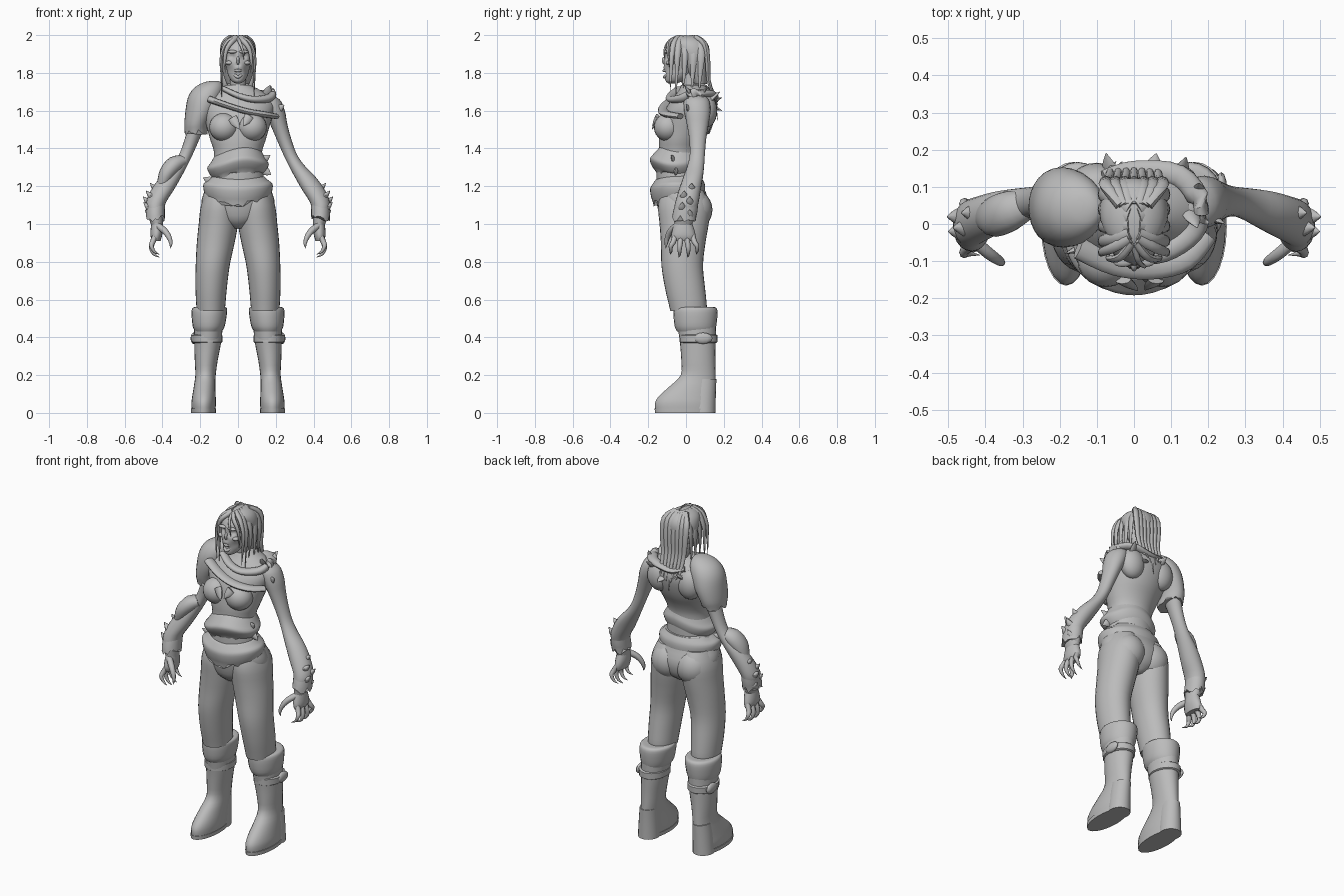
import bpy, bmesh, math, random
from mathutils import Vector

random.seed(4)
GREY = bpy.data.materials.new("plain grey")
GREY.diffuse_color = (0.5, 0.5, 0.5, 1)


def finish(name, bm, angle=50):
    bmesh.ops.recalc_face_normals(bm, faces=bm.faces)
    me = bpy.data.meshes.new(name)
    bm.to_mesh(me)
    bm.free()
    me.materials.append(GREY)
    ob = bpy.data.objects.new(name, me)
    bpy.context.collection.objects.link(ob)
    bpy.ops.object.select_all(action='DESELECT')
    bpy.context.view_layer.objects.active = ob
    ob.select_set(True)
    bpy.ops.object.shade_smooth_by_angle(angle=math.radians(angle))
    return ob


def spline(pts, steps):
    """Catmull-Rom through tuples of any length."""
    out = []
    for i in range(len(pts) - 1):
        a, b, c, d = (pts[max(0, min(len(pts) - 1, i + k))] for k in (-1, 0, 1, 2))
        for s in range(steps):
            t = s / steps
            out.append([0.5 * (2*q + (r-p)*t + (2*p-5*q+4*r-w)*t*t + (3*q-p-3*r+w)*t**3)
                        for p, q, r, w in zip(a, b, c, d)])
    return out + [list(pts[-1])]


def loft(name, pts, n=20, steps=3, flat=True, rag=0, shape=None):
    """Skin ellipses (x, y, z, rx, ry); flat keeps rings level, rag tears the first ring."""
    rows = spline(pts, steps)
    bm, rings = bmesh.new(), []
    for i, (x, y, z, rx, ry) in enumerate(rows):
        u, v = Vector((1, 0, 0)), Vector((0, 1, 0))
        if not flat:
            t = Vector(rows[min(i+1, len(rows)-1)][:3]) - Vector(rows[max(i-1, 0)][:3])
            t.normalize()
            u = (v if abs(t.y) < 0.9 else Vector((0, 0, 1))).cross(t).normalized()
            v = t.cross(u)
        ring = []
        for k in range(n):
            a = math.tau * k / n
            p = Vector((x, y, z)) + u*max(rx, .001)*math.cos(a) + v*max(ry, .001)*math.sin(a)
            if rag and i == 0:
                p.z += rag * random.uniform(-1, 0.6)
            ring.append(bm.verts.new(shape(p) if shape else p))
        rings.append(ring)
    for a, b in zip(rings, rings[1:]):
        for k in range(n):
            bm.faces.new((a[k], a[(k+1) % n], b[(k+1) % n], b[k]))
    bm.faces.new(rings[0])
    bm.faces.new(rings[-1])
    return finish(name, bm)


def blob(name, c, r, seg=20):
    bm = bmesh.new()
    bmesh.ops.create_uvsphere(bm, u_segments=seg, v_segments=seg // 2 + 2, radius=1)
    for v in bm.verts:
        v.co = Vector([v.co[i] * r[i] + c[i] for i in range(3)])
    return finish(name, bm)


def side(s, pts):
    return [(p[0] * s,) + tuple(p[1:]) for p in pts]


def lock(name, pts, w, d):
    """Flat tapered strand or shard through points."""
    m = len(pts) - 1
    f = lambda i: (1 - (i / m) ** 2) * 0.95 + 0.05
    loft(name, [tuple(p) + (w * f(i), d * f(i)) for i, p in enumerate(pts)], 8, 3, False)


# Boots, cuffs, straps and trouser legs
for s, tag in ((-1, "left"), (1, "right")):
    loft(tag + "_boot", side(s, [
        (.182, -.005, 0, .062, .155), (.182, -.006, .05, .065, .158), (.18, .006, .09, .062, .148),
        (.177, .035, .14, .057, .122), (.172, .064, .2, .054, .092), (.168, .065, .28, .061, .09),
        (.16, .062, .38, .072, .095), (.157, .057, .46, .076, .102), (.155, .054, .54, .08, .108)]), 24)
    loft(tag + "_boot_sole", side(s, [(.183, -.007, 0, .066, .157), (.183, -.007, .022, .067, .159)]), 24, 1)
    loft(tag + "_boot_heel", side(s, [(.183, .09, 0, .06, .066), (.18, .092, .1, .055, .066),
                                      (.176, .095, .18, .05, .066)]), 20)
    loft(tag + "_boot_cuff", side(s, [
        (.157, .052, .43, .07, .098), (.155, .05, .46, .085, .11), (.152, .05, .53, .094, .117),
        (.15, .05, .558, .088, .108), (.15, .05, .56, .06, .075)]), 24)
    loft(tag + "_boot_strap", side(s, [(.163, .066, .37, .073, .093), (.163, .066, .375, .08, .1),
                                       (.163, .066, .41, .081, .101), (.163, .066, .415, .073, .095)]), 24, 1)
    blob(tag + "_boot_buckle", (s * .235, .09, .395), (.016, .05, .03), 12)
    loft(tag + "_trouser_leg", side(s, [
        (.144, .012, .54, .074, .095), (.144, .01, .57, .077, .1), (.142, -.005, .66, .083, .106),
        (.134, -.02, .78, .09, .11), (.118, -.015, .9, .1, .118), (.104, -.01, 1.0, .104, .13),
        (.096, -.01, 1.1, .1, .138), (.09, -.02, 1.18, .075, .11)]), 28)
    blob(tag + "_buttock", (s * .082, .045, 1.075), (.098, .095, .105))
loft("trouser_hips", [(0, -.01, .975, .03, .07), (0, -.01, 1.02, .13, .12), (0, -.013, 1.1, .192, .14),
                      (0, -.03, 1.18, .175, .13), (0, -.03, 1.25, .14, .11)], 36)

# Shirt: folded hem, gathered waist, chest and shoulders
loft("shirt_hem", [(0, -.04, 1.135, .165, .133), (0, -.042, 1.17, .18, .143), (0, -.045, 1.21, .183, .145),
                   (0, -.045, 1.235, .16, .133), (0, -.045, 1.26, .138, .115)], 40, rag=.022,
     shape=lambda p: p + Vector((0, 0, -.025 * math.cos(p.x * 9) * (p.y < 0))))
loft("shirt_waist_fold", [(0, -.045, 1.255, .13, .11), (0, -.05, 1.285, .15, .128), (0, -.055, 1.32, .163, .137),
                          (0, -.05, 1.345, .145, .125), (0, -.04, 1.38, .122, .103)], 40, rag=.015,
     shape=lambda p: p + Vector((0, 0, .025 * math.sin(p.x * 14 + 1))))
loft("shirt_torso", [
    (0, -.04, 1.2, .14, .115), (0, -.04, 1.3, .132, .115), (0, -.035, 1.38, .127, .108),
    (0, -.025, 1.44, .145, .118), (0, -.005, 1.5, .162, .132), (0, .012, 1.56, .18, .138),
    (0, .03, 1.62, .195, .132), (0, .042, 1.665, .178, .112), (0, .045, 1.705, .125, .085),
    (0, .035, 1.735, .065, .06)], 40)
for s in (-1, 1):
    blob("chest_side", (s * .075, -.095, 1.512), (.078, .075, .075))
    blob("shoulder_blade", (s * .1, .105, 1.6), (.075, .06, .09))
loft("chest_wrap", [(-.15, -.065, 1.66, .018, .03), (-.05, -.105, 1.625, .016, .034), (.05, -.115, 1.595, .016, .034),
                    (.14, -.095, 1.58, .016, .03), (.2, -.03, 1.57, .014, .025)], 12, 4, False)
loft("collar_drape", [(-.075, -.035, 1.715, .014, .025), (0, -.075, 1.68, .016, .026), (.08, -.075, 1.66, .018, .028),
                      (.16, -.02, 1.665, .022, .03), (.18, .05, 1.69, .02, .03), (.12, .13, 1.69, .018, .03),
                      (0, .14, 1.67, .016, .03), (-.08, .12, 1.69, .014, .025)], 12, 4, False)
# Torn cloth points on the bare shoulder, back and chest
for a, b in (((.15, .03, 1.68), (.17, -.01, 1.735)), ((.17, .08, 1.66), (.175, .11, 1.73)),
             ((.12, .13, 1.66), (.14, .18, 1.7)), ((-.06, .13, 1.64), (-.075, .19, 1.67)),
             ((.2, .02, 1.6), (.245, .0, 1.63)), ((.05, .14, 1.62), (.06, .19, 1.6)),
             ((-.03, -.15, 1.56), (.01, -.18, 1.5)), ((.06, -.15, 1.57), (.03, -.178, 1.52)),
             ((.12, -.06, 1.33), (.17, -.08, 1.365)), ((.13, -.05, 1.29), (.175, -.06, 1.26)),
             ((-.13, -.06, 1.22), (-.185, -.08, 1.245))):
    m = Vector(a).lerp(Vector(b), .5)
    lock("torn_cloth", [a, m, b], .026, .012)
loft("left_sleeve", [(-.222, .045, 1.49, .06, .084), (-.218, .045, 1.53, .066, .098), (-.195, .045, 1.6, .083, .108),
                     (-.175, .043, 1.67, .09, .102), (-.155, .042, 1.72, .078, .08), (-.135, .04, 1.75, .045, .045),
                     (-.125, .04, 1.758, .01, .01)], 28, rag=.018)

# Arms, forearm spikes and clawed hands
for s, tag in ((-1, "left"), (1, "right")):
    loft(tag + "_arm", side(s, [
        (.428, -.015, .99, .03, .045), (.436, -.008, 1.05, .042, .058), (.435, .004, 1.11, .052, .062),
        (.4, .02, 1.18, .06, .058), (.355, .038, 1.25, .055, .052), (.31, .052, 1.31, .042, .044),
        (.275, .06, 1.37, .036, .04), (.243, .062, 1.45, .039, .045), (.215, .062, 1.53, .046, .058),
        (.19, .06, 1.6, .058, .07), (.165, .055, 1.66, .055, .065), (.14, .05, 1.69, .02, .03)]), 20)
    for z, x, y in ((1.05, .468, .02), (1.09, .475, -.02), (1.12, .478, .02), (1.15, .462, -.01), (1.19, .44, .03)):
        lock(tag + "_forearm_spike", side(s, [(x - .035, y, z - .02), (x, y, z), (x + .025, y, z + .026)]), .022, .028)
    loft(tag + "_cuff_fringe", side(s, [(.437, -.01, 1.035, .05, .064), (.437, -.003, 1.07, .05, .064),
                                        (.436, .004, 1.11, .05, .06)]), 20, rag=.025)
    loft(tag + "_palm", side(s, [(.432, -.012, .91, .022, .055), (.433, -.013, .935, .03, .064),
                                 (.43, -.014, .97, .033, .058), (.428, -.015, 1.02, .028, .042)]), 16)
    for i in range(4):
        y0, y1 = -.055 + .029 * i, -.08 + .046 * i
        dz = .0 if i in (1, 2) else .015
        lock(tag + "_finger", side(s, [(.432, y0, .945), (.452, (y0 + y1) / 2, .905), (.458, y1, .868 + dz),
                                       (.442, y1, .838 + dz), (.415, y1 - .004, .824 + dz)]), .0155, .0155)
    lock(tag + "_thumb", side(s, [(.425, -.05, .99), (.39, -.08, .965), (.365, -.098, .93),
                                  (.355, -.105, .895), (.36, -.108, .87)]), .018, .018)
# Wrapped pad on one elbow
loft("elbow_wrap", [(-.4, .02, 1.21, .03, .04), (-.375, .02, 1.27, .042, .055), (-.335, .035, 1.315, .045, .055),
                    (-.29, .05, 1.335, .03, .04)], 16, 3, False)


# Neck and gaunt head with sunken sockets, nose hole and open mouth
def gaunt(p):
    for x, z, r, d in ((-.03, 1.885, .022, .022), (.03, 1.885, .022, .022), (0, 1.845, .012, .012),
                       (0, 1.797, .022, .014), (-.055, 1.815, .03, .012), (.055, 1.815, .03, .012)):
        if p.y < -.02:
            p.y += d * math.exp(-((p.x - x) ** 2 + (p.z - z) ** 2) / (r * r * .6))
    return p


loft("neck", [(0, .045, 1.66, .06, .055), (0, .025, 1.73, .044, .045), (0, .01, 1.82, .042, .045)], 20)
loft("head", [(0, -.072, 1.745, .014, .022), (0, -.062, 1.757, .034, .046), (0, -.045, 1.785, .051, .069),
              (0, -.03, 1.825, .062, .09), (0, -.018, 1.87, .072, .1), (0, -.005, 1.92, .077, .1),
              (0, .005, 1.965, .06, .08), (0, .01, 1.985, .02, .03)], 40, 6, shape=gaunt)
blob("nose_bridge", (0, -.112, 1.865), (.009, .016, .022), 12)
for s in (-1, 1):
    blob("cheekbone", (s * .045, -.085, 1.853), (.022, .022, .012), 14)
    blob("brow", (s * .03, -.102, 1.912), (.027, .014, .009), 14)
loft("upper_lip", [(-.033, -.085, 1.818, .006, .006), (0, -.117, 1.812, .008, .008), (.033, -.085, 1.818, .006, .006)],
     8, 5, False)
loft("lower_lip", [(-.033, -.083, 1.805, .006, .006), (0, -.114, 1.778, .009, .009), (.033, -.083, 1.805, .006, .006)],
     8, 5, False)

# Hair cap open at the face, with hanging locks
loft("hair_cap", [(0, .075, 1.74, .06, .035), (0, .062, 1.8, .08, .055), (0, .045, 1.87, .091, .075),
                  (0, .03, 1.925, .092, .094), (0, .018, 1.965, .078, .09), (0, .015, 1.99, .045, .056),
                  (0, .015, 1.997, .008, .01)], 28)
for s in (-1, 1):
    for y, w, zb in ((-.075, .016, 1.7), (-.045, .02, 1.67), (-.005, .022, 1.72), (.04, .026, 1.69), (.08, .026, 1.7)):
        lock("side_lock", side(s, [(.012, y * .5, 1.99), (.058, y * .85, 1.96), (.087, y, 1.89),
                                   (.088, y - .004, 1.8), (.076 + random.uniform(0, .012), y - .01, zb)]), .012, w)
    lock("fringe_lock", side(s, [(.005, -.05, 1.985), (.035, -.088, 1.963), (.062, -.094, 1.92),
                                 (.07, -.088, 1.86), (.066, -.082, 1.8)]), .014, .012)
lock("brow_lock", [(0, -.06, 1.982), (.012, -.1, 1.955), (.028, -.115, 1.91), (.03, -.112, 1.87)], .009, .008)
for i in range(7):
    x = (i - 3) * .023
    lock("back_lock", [(x * .5, .05, 1.985), (x * 1.05, .1, 1.95), (x * 1.1, .115, 1.86), (x, .12, 1.76),
                       (x * .9, .15, 1.67), (x * .7, .168, 1.545 + abs(x) * 1.1 + random.uniform(0, .04))], .02, .016)
